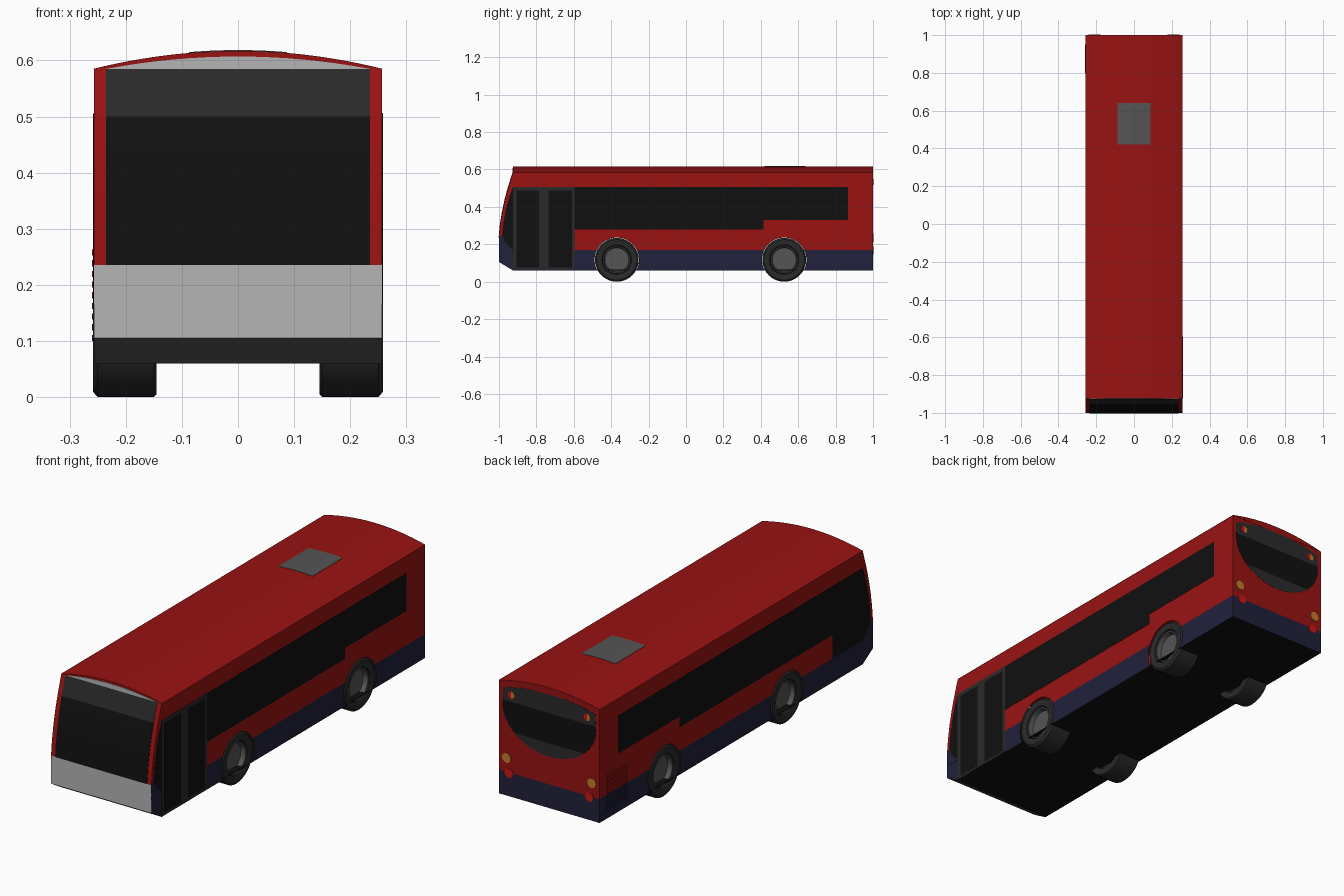
import bpy, bmesh
from math import sin, cos, pi, asin, sqrt
from mathutils import Vector

if "Cube" in bpy.data.objects:
    bpy.data.objects.remove(bpy.data.objects["Cube"])


def material(name, r, g, b):
    m = bpy.data.materials.new(name)
    m.diffuse_color = (r, g, b, 1)
    m.use_nodes = True
    m.node_tree.nodes["Principled BSDF"].inputs["Base Color"].default_value = m.diffuse_color
    return m


RED = material("red_paint", .32, .006, .006)
NAVY = material("navy_paint", .015, .015, .045)
BLACK = material("black_glass", .005, .005, .005)
DARK = material("dark_trim", .023, .023, .023)
MID = material("mid_grey", .09, .09, .09)
LIGHT = material("light_grey", .46, .46, .46)
ORANGE = material("orange_lens", .55, .2, .025)
LAMP = material("red_lens", .6, .008, .008)

HW = .257                      # body half width
WHEELS = (-.37, .525)          # axle positions


def finish(bm, name, mats):
    me = bpy.data.meshes.new(name)
    bm.to_mesh(me)
    bm.free()
    for m in mats:
        me.materials.append(m)
    ob = bpy.data.objects.new(name, me)
    bpy.context.collection.objects.link(ob)
    return ob


def smooth(ob):
    bpy.ops.object.select_all(action='DESELECT')
    ob.select_set(True)
    bpy.context.view_layer.objects.active = ob
    bpy.ops.object.shade_smooth_by_angle()


def prism(name, pts, axis, a, b, mats, cuts=(), pick=None, drop=None):
    """Extrude a 2D outline along x or y, cut it at heights, colour by face."""
    bm = bmesh.new()
    put = (lambda p, d: (d, p[0], p[1])) if axis == 'x' else (lambda p, d: (p[0], d, p[1]))
    A = [bm.verts.new(put(p, a)) for p in pts]
    B = [bm.verts.new(put(p, b)) for p in pts]
    bm.faces.new(A)
    bm.faces.new(B[::-1])
    for i in range(len(pts)):
        j = (i + 1) % len(pts)
        bm.faces.new((A[j], A[i], B[i], B[j]))
    bmesh.ops.recalc_face_normals(bm, faces=bm.faces[:])
    for z in cuts:
        bmesh.ops.bisect_plane(bm, geom=bm.verts[:] + bm.edges[:] + bm.faces[:],
                               plane_co=(0, 0, z), plane_no=(0, 0, 1))
    bm.normal_update()
    if pick:
        for f in bm.faces:
            f.material_index = mats.index(pick(f.calc_center_bounds(), f.normal))
    if drop:
        bmesh.ops.delete(bm, context='FACES', geom=[
            f for f in bm.faces if drop(f.calc_center_bounds(), f.normal)])
    return finish(bm, name, mats)


def side_panel(name, pts, s, mat, out=.258):
    return prism(name, pts, 'x', s * .254, s * out, [mat])


def rect(y0, y1, z0, z1):
    return [(y0, z0), (y1, z0), (y1, z1), (y0, z1)]


def disc(cx, cz, r, n=24, a0=0, a1=2 * pi):
    return [(cx + r * cos(a0 + (a1 - a0) * i / n), cz + r * sin(a0 + (a1 - a0) * i / n))
            for i in range(n)]


# Body shell: side profile with wheel arches, extruded across the width
nose = [(-1, .235), (-.994, .30), (-.983, .37), (-.968, .44), (-.952, .5), (-.925, .585)]
R, CZ = .119, .117
low = asin((CZ - .06) / R)
outline = [(-.925, .06)]
for cy in WHEELS:
    for i in range(33):
        t = pi + low - (pi + 2 * low) * i / 32
        outline.append((cy + R * cos(t), CZ + R * sin(t)))
outline += [(.999, .06), (.999, .585)] + nose[::-1] + [(-1, .105)]


def body_colour(c, n):
    if abs(n.x) < .5 and c.y < -.92:
        return MID if c.z < .105 else LIGHT if c.z < .235 else RED
    return NAVY if c.z < .17 else RED


prism("body_shell", outline, 'x', -HW, HW, [RED, NAVY, MID, LIGHT], (.17,), body_colour,
      lambda c, n: abs(n.x) < .5 and (n.z > .9 or (-.924 < c.y < .99 and c.z < .25)))

# Flat floor
prism("floor", rect(-.925, .998, .06, .064), 'x', -HW, HW, [BLACK])

# Domed roof


def roof_z(x):
    return .617 - .032 * (x / .258) ** 2


xs = [-.258 + .516 * i / 24 for i in range(25)]
roof = prism("roof", [(x, roof_z(x)) for x in xs], 'y', -.925, 1, [RED],
             drop=lambda c, n: n.z < -.5)
smooth(roof)

# Roof hatch following the dome
hx = [-.087 + .174 * i / 8 for i in range(9)]
prism("roof_hatch", [(x, roof_z(x) + .0015) for x in hx] + [(x, roof_z(x) - .003) for x in hx[::-1]],
      'y', .42, .64, [MID])

# Front: curved windscreen with header band, and roof front infill
screen = [(y - .002, z) for y, z in nose] + [(y + .008, z) for y, z in nose[::-1]]
prism("windscreen", screen, 'x', -.235, .235, [BLACK, DARK], (.4999,),
      lambda c, n: DARK if c.z > .5 else BLACK)
fx = [.235 - .47 * i / 16 for i in range(17)]
prism("roof_front_infill", [(x, .585 + .022 * (1 - (x / .235) ** 2)) for x in fx],
      'y', -.927, -.92, [LIGHT])

# Side windows
quarter = [(-.925, .505), (-.944, .455), (-.962, .39), (-.975, .32), (-.983, .25),
           (-.97, .217), (-.95, .192), (-.925, .17)]
tail = [(.415, .28), (.415, .33), (.865, .33), (.865, .505)]
side_panel("right_side_window", [(-.595, .505), (-.595, .28)] + tail, 1, BLACK)
side_panel("right_front_quarter_window", quarter, 1, BLACK)
side_panel("left_side_window", quarter + [(-.704, .17), (-.704, .28)] + tail, -1, BLACK)

# Navy corner sweeping up to the front panel
for s, side in ((1, "right"), (-1, "left")):
    side_panel(side + "_front_corner", [(-1, .165), (-1, .235), (-.983, .25), (-.97, .217),
               (-.95, .192), (-.925, .17), (-.925, .165)], s, NAVY, .2578)

# Entrance door on the right side
side_panel("door_frame", rect(-.925, -.595, .065, .506), 1, DARK, .2583)
for i, (y0, y1) in enumerate(((-.905, -.785), (-.735, -.61))):
    side_panel(f"door_glass_{i + 1}", rect(y0, y1, .075, .488), 1, BLACK, .2588)

# Engine vent slats on the left rear
for i in range(9):
    z = .10 + .019 * i
    side_panel(f"vent_slat_{i + 1}", rect(.80, .95, z, z + .011), -1,
               NAVY if z < .165 else RED, .2605)

# Rear window: arched top, half-ellipse bottom
rear = [(x, .588 - .03 * (x / .235) ** 2) for x in fx]
rear += [(-.24 * cos(pi * i / 24), .485 - .187 * sin(pi * i / 24)) for i in range(25)]
prism("rear_window", rear, 'y', .99, 1, [BLACK, DARK], (.36, .5),
      lambda c, n: BLACK if .36 < c.z < .5 else DARK)

# Rear lamps
for s, side in ((1, "left"), (-1, "right")):
    prism(side + "_indicator", disc(s * .218, .235, .022), 'y', .99, 1.002, [ORANGE])
    prism(side + "_brake_lamp", disc(s * .206, .167, .021), 'y', .99, 1.002, [LAMP])
    prism(side + "_marker_red", disc(s * .194, .533, .017, 13, -pi / 2, pi * .58),
          'y', .99, 1.002, [LAMP])
    prism(side + "_marker_orange", disc(s * .194, .533, .017, 13, pi / 2, pi * 1.58),
          'y', .99, 1.002, [ORANGE])


# Wheels: lathed tyre and recessed hub
def lathe(name, prof, s, cy, mat, n=40):
    bm = bmesh.new()
    rings = [[bm.verts.new((s * x, cy + r * cos(2 * pi * i / n), CZ + r * sin(2 * pi * i / n)))
              for i in range(n)] for x, r in prof]
    for a, b in zip(rings, rings[1:]):
        for i in range(n):
            j = (i + 1) % n
            bm.faces.new((a[i], a[j], b[j], b[i]))
    bm.faces.new(rings[0])
    bm.faces.new(rings[-1])
    bmesh.ops.recalc_face_normals(bm, faces=bm.faces[:])
    smooth(finish(bm, name, [mat]))


for s, side in ((1, "right"), (-1, "left")):
    for cy, end in zip(WHEELS, ("front", "rear")):
        lathe(f"{side}_{end}_tyre", [(.22, .075), (.253, .078), (.258, .09), (.258, .108),
              (.25, .117), (.15, .117), (.145, .112), (.145, .085), (.165, .075)], s, cy, DARK)
        lathe(f"{side}_{end}_hub", [(.215, .074), (.25, .074), (.25, .068), (.228, .064)],
              s, cy, MID)
